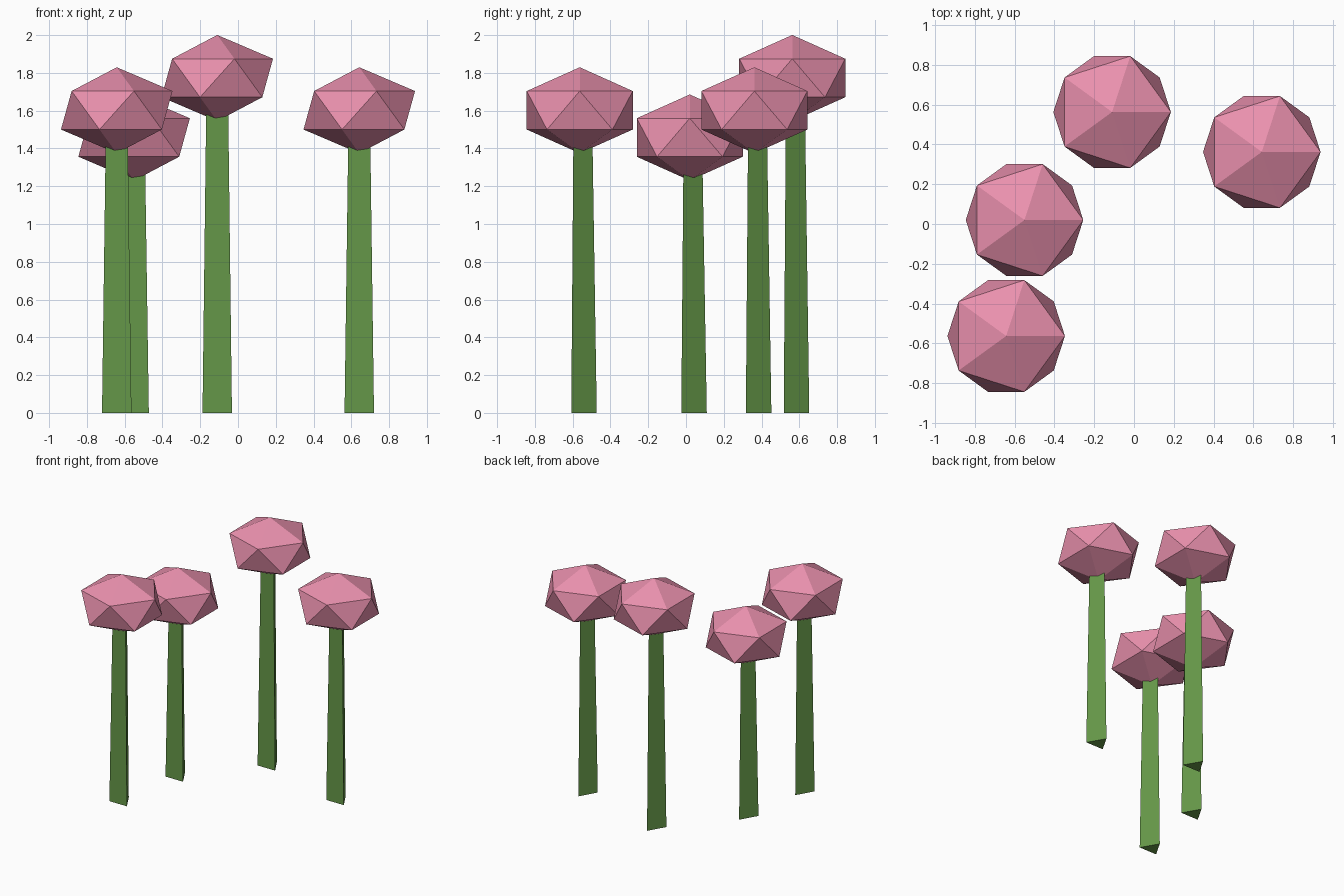
import bpy

if "Cube" in bpy.data.objects:
    bpy.data.objects.remove(bpy.data.objects["Cube"])

# Flower positions: x, y, head centre height
FLOWERS = [
    (-0.642, -0.5625, 1.602),
    (-0.55, 0.02, 1.458),
    (-0.11, 0.5625, 1.773),
    (0.642, 0.362, 1.602),
]
HEAD_RADIUS, HEAD_SQUASH = 0.33, 0.69


def material(name, color):
    mat = bpy.data.materials.new(name)
    mat.diffuse_color = (*color, 1)
    mat.use_nodes = True
    mat.node_tree.nodes["Principled BSDF"].inputs["Base Color"].default_value = mat.diffuse_color
    return mat


green = material("stem_green", (0.13, 0.31, 0.065))
pink = material("petal_pink", (0.82, 0.28, 0.42))


def finish(name, mat):
    obj = bpy.context.object
    obj.name = name
    obj.data.materials.append(mat)
    return obj


for i, (x, y, z) in enumerate(FLOWERS, 1):
    # Tapered three-sided stem, ending inside the head
    bpy.ops.mesh.primitive_cone_add(vertices=3, radius1=0.09, radius2=0.065,
                                    depth=z, location=(x, y, z / 2))
    finish(f"stem_{i}", green)

    # Squashed icosahedron flower head
    bpy.ops.mesh.primitive_ico_sphere_add(subdivisions=1, radius=HEAD_RADIUS,
                                          location=(x, y, z))
    head = finish(f"flower_head_{i}", pink)
    head.scale.z = HEAD_SQUASH
